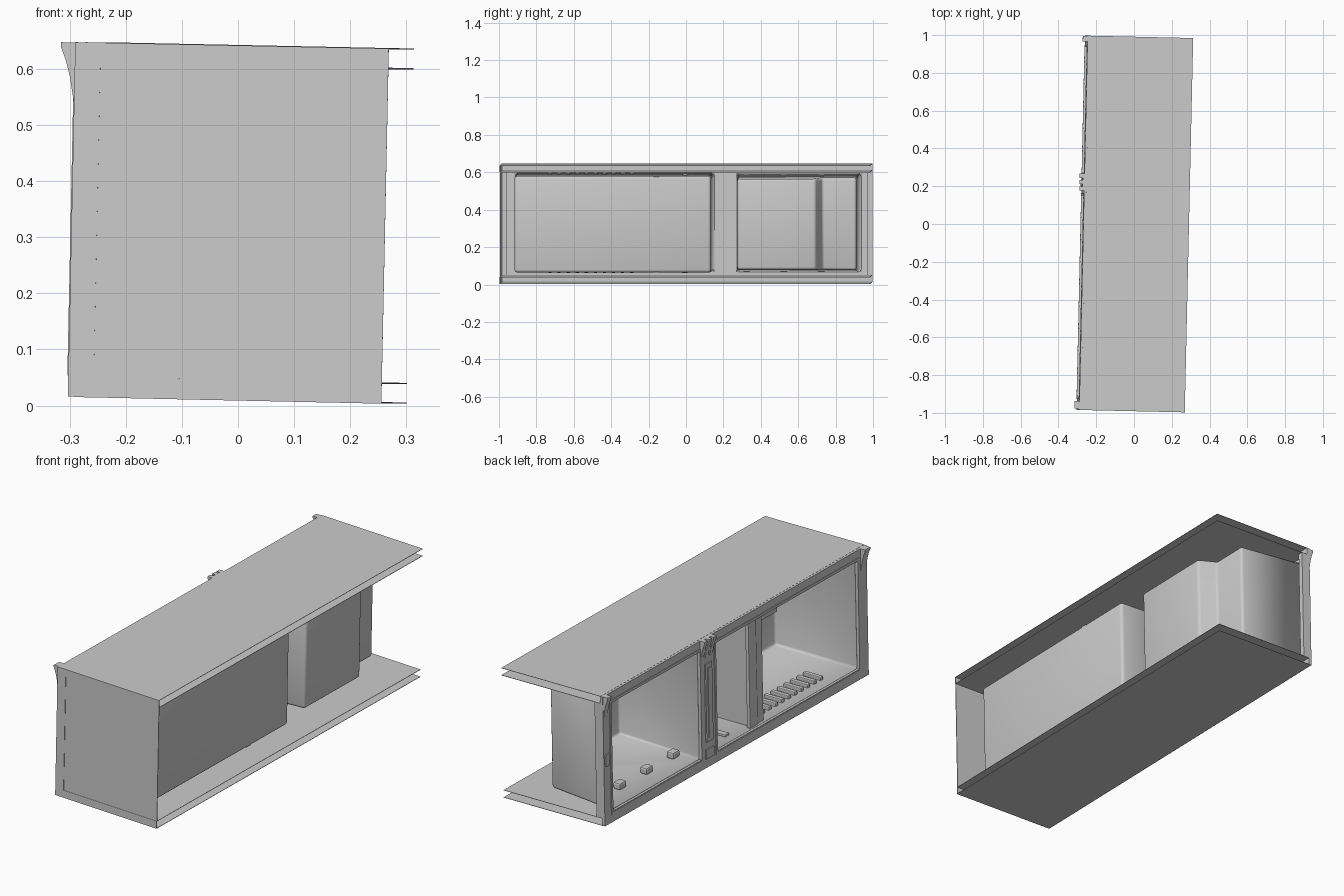
import bpy, bmesh
from mathutils import Matrix, Vector

if "Cube" in bpy.data.objects:
    bpy.data.objects.remove(bpy.data.objects["Cube"])

# The cabinet lies on its side: opening faces -x, length along y, slightly tilted
TILT = (Matrix.Translation((0.011, 0, 0.3255)) @ Matrix.Rotation(-0.0225, 4, 'Z')
        @ Matrix.Rotation(0.021, 4, 'Y'))
XF, XB, L, H, HI = -0.2735, 0.2735, 0.991, 0.3155, 0.2805
XR = XF - 0.012            # front plane of the rim


def finish(name, bm, sheet=0, smooth=False):
    me = bpy.data.meshes.new(name)
    bm.transform(TILT)
    bm.to_mesh(me)
    bm.free()
    ob = bpy.data.objects.new(name, me)
    bpy.context.collection.objects.link(ob)
    if sheet:
        m = ob.modifiers.new("sheet", 'SOLIDIFY')
        m.thickness, m.offset = sheet, 0
    if smooth:
        bpy.ops.object.select_all(action='DESELECT')
        ob.select_set(True)
        bpy.context.view_layer.objects.active = ob
        bpy.ops.object.shade_smooth_by_angle(angle=0.7)
    return ob


def boxes(name, items, bevel=0):
    """items: (x0, x1, y0, y1, z0, z1)"""
    bm = bmesh.new()
    for x0, x1, y0, y1, z0, z1 in items:
        c = Vector(((x0 + x1) / 2, (y0 + y1) / 2, (z0 + z1) / 2))
        s = Matrix.Diagonal((x1 - x0, y1 - y0, z1 - z0, 1))
        bmesh.ops.create_cube(bm, size=1, matrix=Matrix.Translation(c) @ s)
    if bevel:
        bmesh.ops.bevel(bm, geom=bm.edges[:], offset=bevel, segments=2,
                        profile=0.5, affect='EDGES')
    return finish(name, bm)


def mirror_z(items):
    return items + [(a, b, c, d, -f, -e) for a, b, c, d, e, f in items]


def liner(name, pts, half, taper, radius):
    """Open-fronted tub from an x-y outline, narrowing in z towards the back"""
    bm = bmesh.new()
    h = [half - taper * (x - XF) for x, y in pts]
    lo = [bm.verts.new((x, y, -k)) for (x, y), k in zip(pts, h)]
    hi = [bm.verts.new((x, y, k)) for (x, y), k in zip(pts, h)]
    bm.faces.new(lo[::-1])
    bm.faces.new(hi)
    for i in range(len(pts) - 1):
        bm.faces.new((lo[i], lo[i + 1], hi[i + 1], hi[i]))
    bmesh.ops.recalc_face_normals(bm, faces=bm.faces[:])
    bmesh.ops.bevel(bm, geom=[e for e in bm.edges if not e.is_boundary],
                    offset=radius, segments=3, profile=0.5, affect='EDGES')
    return finish(name, bm, 0.003, True)


def side_panel(name, s):
    """Hollow side wall: two sheets joined along the front, open at the back"""
    bm = bmesh.new()
    prof = [(XB, s * H), (XF, s * H), (XF, s * HI), (XB, s * HI)]
    a = [bm.verts.new((x, -L, z)) for x, z in prof]
    b = [bm.verts.new((x, L, z)) for x, z in prof]
    for i in range(3):
        bm.faces.new((a[i], a[i + 1], b[i + 1], b[i]))
    bmesh.ops.recalc_face_normals(bm, faces=bm.faces[:])
    return finish(name, bm, 0.002)


def bracket(name, y0, y1):
    """Curved wedge on the rim, widest at the top"""
    bm = bmesh.new()
    prof = [(XR + 0.004, H), (-0.311, H), (-0.311, 0.307), (-0.302, 0.284),
            (-0.294, 0.255), (-0.288, 0.22), (XR + 0.004, 0.19)]
    f = bm.faces.new([bm.verts.new((x, y0, z)) for x, z in prof])
    r = bmesh.ops.extrude_face_region(bm, geom=[f])
    bmesh.ops.translate(bm, vec=(0, y1 - y0, 0),
                        verts=[v for v in r['geom'] if isinstance(v, bmesh.types.BMVert)])
    bmesh.ops.recalc_face_normals(bm, faces=bm.faces[:])
    return finish(name, bm)


# Outer walls
side_panel("upper_side_panel", 1)
side_panel("lower_side_panel", -1)
boxes("end_panel", [(-0.24, XB, -L + 0.002, -L + 0.005, -HI, HI)])
boxes("end_panel_border", mirror_z([(XF, XB, -L, -L + 0.004, HI, H)])
      + [(XF, -0.24, -L, -L + 0.025, -HI, HI)])
boxes("open_end_flange", [(XF, -0.24, L - 0.025, L, -HI, HI)])

# Inner tubs: long compartment, and short one with a stepped back
liner("long_compartment_liner",
      [(XF, -0.92), (0.17, -0.912), (0.17, 0.135), (XF, 0.145)], 0.263, 0.015, 0.014)
liner("short_compartment_liner",
      [(XF, 0.265), (0.155, 0.28), (0.155, 0.695), (0.065, 0.73),
       (0.065, 0.91), (XF, 0.93)], 0.262, 0.05, 0.012)

# Front rim around both openings
boxes("front_rim", mirror_z([(XR, XF + 0.003, -L, L, 0.263, H)])
      + [(XR, XF + 0.003, -L, -0.92, -0.263, 0.263),
         (XR, XF + 0.003, 0.145, 0.265, -0.263, 0.263),
         (XR, XF + 0.003, 0.93, L, -0.263, 0.263)])
# Thin raised beads framing each opening
beads = []
for y0, y1 in ((-0.92, 0.145), (0.265, 0.93)):
    beads += mirror_z([(XR - 0.003, XR, y0 - 0.012, y1 + 0.012, 0.266, 0.278)])
    beads += [(XR - 0.003, XR, y - 0.006, y + 0.006, -0.266, 0.266)
              for y in (y0 - 0.006, y1 + 0.006)]
boxes("opening_beads", beads)

# Divider cover, lower hinge block and edge catch
boxes("divider_cover", [(XR - 0.006, XR, 0.18, 0.23, -0.19, 0.19),
                        (XR - 0.009, XR - 0.006, 0.195, 0.215, -0.17, 0.17)])
boxes("divider_block", [(XR - 0.006, XR, 0.175, 0.235, -0.27, -0.225)])
boxes("edge_catch", [(XR - 0.006, XR, 0.955, 0.982, -0.03, 0.03)], 0.002)

# Brackets along the upper front edge; the middle one is finned
bracket("outer_bracket", -0.985, -0.945)
bracket("open_end_bracket", 0.96, 0.988)
for i in range(3):
    y = 0.17 + i * 0.034
    bracket(f"middle_bracket_fin_{i + 1}", y, y + 0.022)
boxes("middle_bracket_plate", [(-0.294, XR, 0.17, 0.26, 0.25, H)])

# Long compartment fittings: partition, trim, shelf ribs, lamp box, runner
boxes("partition", [(-0.255, 0.166, -0.17, -0.14, -0.258, 0.258)])
boxes("partition_trim", [(-0.268, -0.25, -0.185, -0.125, -0.261, 0.261),
                         (-0.262, -0.24, -0.235, -0.185, -0.261, 0.261)], 0.003)
boxes("shelf_ribs", mirror_z([(-0.22, -0.12, y - 0.011, y + 0.011, 0.244, 0.266)
                             for y in [-0.73 + 0.0485 * i for i in range(10)]]), 0.004)
boxes("lamp_box", [(-0.25, -0.1, -0.37, -0.25, 0.215, 0.261),
                   (-0.25, -0.1, -0.43, -0.37, 0.235, 0.261)], 0.005)
boxes("drawer_runners", mirror_z([(-0.23, 0.1, -0.02, 0.01, 0.25, 0.262)]), 0.003)

# Short compartment knobs on both side walls
boxes("drawer_knobs", mirror_z([(-0.19, -0.15, y - 0.025, y + 0.025, 0.225, 0.258)
                               for y in (0.32, 0.52, 0.72)]), 0.008)
